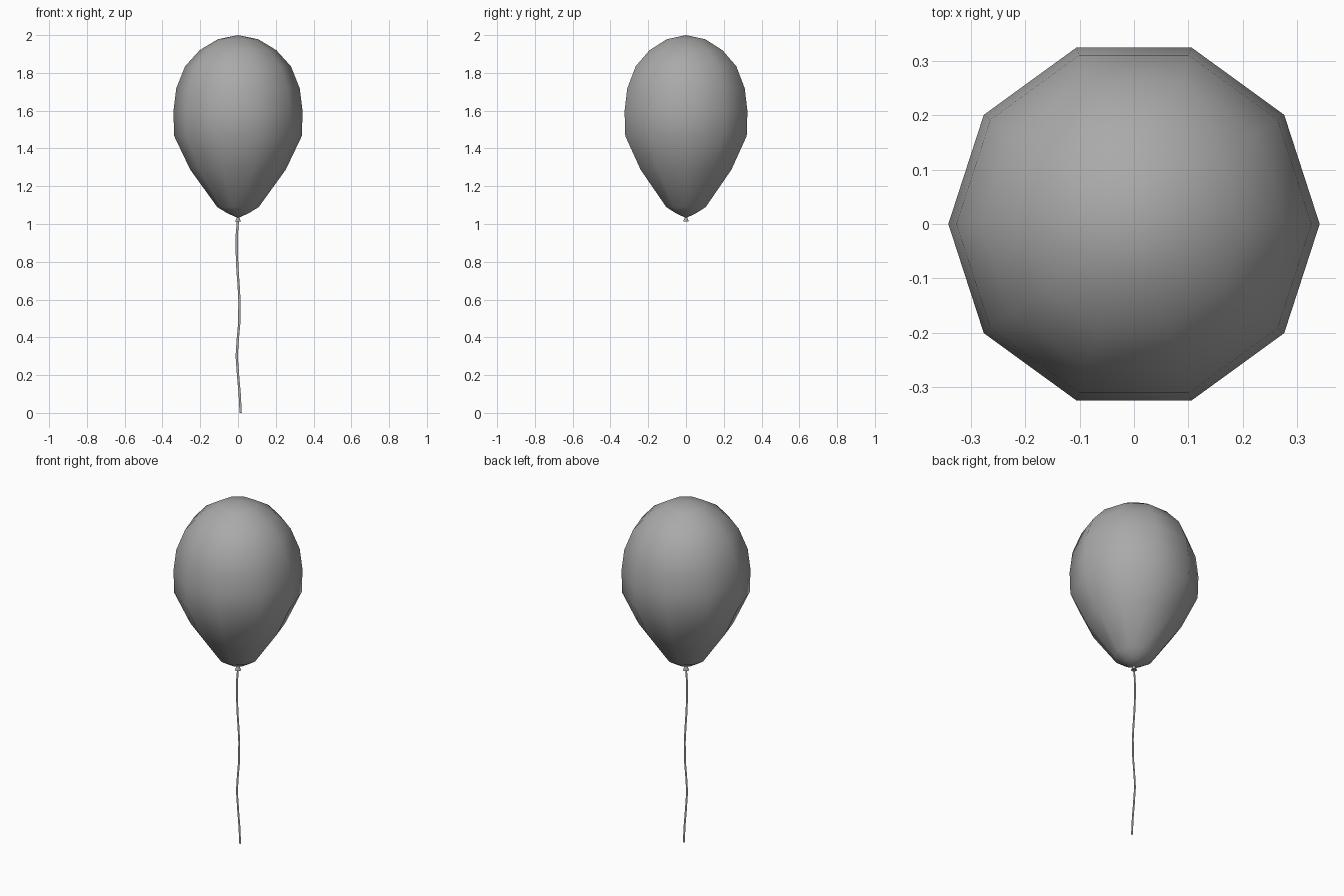
import bpy, bmesh
from math import cos, sin, pi, radians

cube = bpy.data.objects.get("Cube")
if cube:
    bpy.data.objects.remove(cube, do_unlink=True)

grey = bpy.data.materials.new("balloon grey")
grey.use_nodes = True
colour = (0.4, 0.4, 0.4, 1)
grey.diffuse_color = colour
grey.node_tree.nodes["Principled BSDF"].inputs["Base Color"].default_value = colour


def finish(name, bm, smooth):
    mesh = bpy.data.meshes.new(name)
    bm.to_mesh(mesh)
    bm.free()
    mesh.materials.append(grey)
    obj = bpy.data.objects.new(name, mesh)
    bpy.context.collection.objects.link(obj)
    for face in mesh.polygons:
        face.use_smooth = smooth


def lathe(name, profile, sides, smooth=True):
    """Turn a (radius, height) profile, listed bottom to top, about z."""
    bm = bmesh.new()
    rings = []
    for r, z in profile:
        count = sides if r > 0 else 1
        rings.append([bm.verts.new((r * cos(2 * pi * i / sides), r * sin(2 * pi * i / sides), z))
                      for i in range(count)])
    for low, high in zip(rings, rings[1:]):
        for i in range(sides):
            j = (i + 1) % sides
            corners = [low[i % len(low)], low[j % len(low)], high[j % len(high)], high[i % len(high)]]
            bm.faces.new(list(dict.fromkeys(corners)))
    bmesh.ops.recalc_face_normals(bm, faces=bm.faces)
    finish(name, bm, smooth)


# Ten-sided teardrop body
lathe("balloon_body", [(0, 1.032), (0.055, 1.056), (0.11, 1.09), (0.253, 1.288), (0.338, 1.466),
                       (0.342, 1.597), (0.327, 1.718), (0.28, 1.835), (0.203, 1.92),
                       (0.107, 1.978), (0, 2.0)], 10)

# Small flared knot under the body
lathe("knot", [(0, 1.014), (0.016, 1.012), (0.006, 1.037)], 10, False)

# Flat wavy ribbon string
path = [(0, 1.02), (-0.006, 0.95), (-0.007, 0.86), (-0.003, 0.76), (0.003, 0.68), (0.008, 0.59),
        (0.006, 0.47), (-0.002, 0.38), (-0.007, 0.3), (0.001, 0.19), (0.009, 0.1), (0.014, 0)]
bm = bmesh.new()
rows = [[bm.verts.new((x + side * 0.006, 0, z)) for side in (-1, 1)] for x, z in path]
for a, b in zip(rows, rows[1:]):
    bm.faces.new((a[0], b[0], b[1], a[1]))
finish("string", bm, False)
